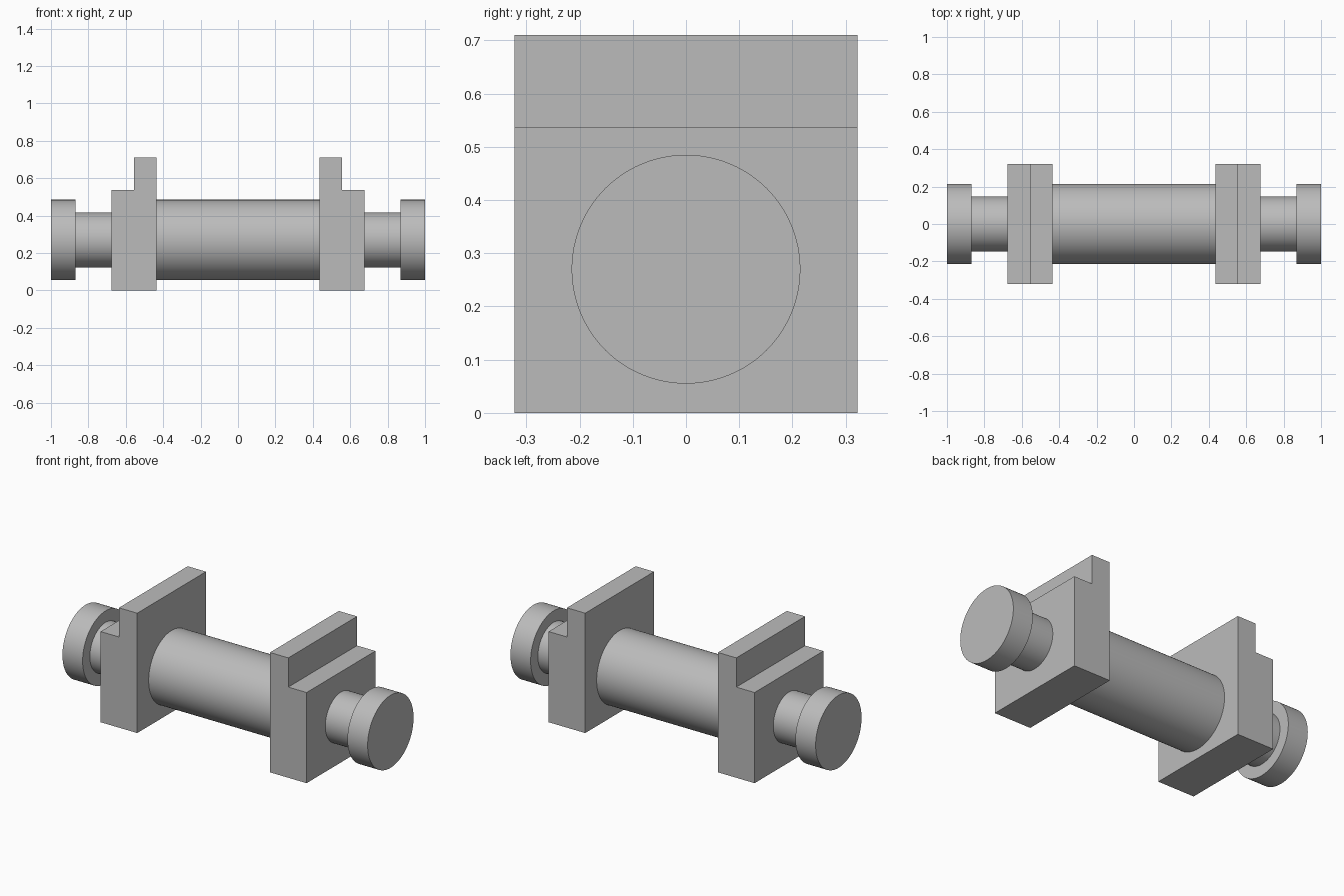
import bpy, bmesh, math
from mathutils import Matrix

if "Cube" in bpy.data.objects:
    bpy.data.objects.remove(bpy.data.objects["Cube"])

AXIS_Z = 0.27      # height of the shaft axis
HALF_WIDTH = 0.322  # half depth of the brackets

grey = bpy.data.materials.new("plain grey")
grey.diffuse_color = (0.5, 0.5, 0.5, 1)
grey.use_nodes = True
grey.node_tree.nodes["Principled BSDF"].inputs["Base Color"].default_value = grey.diffuse_color


def finish(name, bm):
    bmesh.ops.recalc_face_normals(bm, faces=bm.faces)
    mesh = bpy.data.meshes.new(name)
    bm.to_mesh(mesh)
    bm.free()
    mesh.materials.append(grey)
    obj = bpy.data.objects.new(name, mesh)
    bpy.context.collection.objects.link(obj)
    return obj


def rod(name, x0, x1, radius):
    """Smooth cylinder along x between x0 and x1."""
    bm = bmesh.new()
    place = Matrix.Translation(((x0 + x1) / 2, 0, AXIS_Z)) @ Matrix.Rotation(math.pi / 2, 4, 'Y')
    bmesh.ops.create_cone(bm, cap_ends=True, segments=96, radius1=radius,
                          radius2=radius, depth=abs(x1 - x0), matrix=place)
    obj = finish(name, bm)
    bpy.ops.object.select_all(action='DESELECT')
    obj.select_set(True)
    bpy.context.view_layer.objects.active = obj
    bpy.ops.object.shade_smooth_by_angle(angle=math.radians(30))


def bracket(name, side):
    """Stepped block: tall inner wall, lower outer ledge."""
    profile = [(0.435, 0), (0.675, 0), (0.675, 0.537),
               (0.555, 0.537), (0.555, 0.71), (0.435, 0.71)]
    bm = bmesh.new()
    face = bm.faces.new([bm.verts.new((side * x, -HALF_WIDTH, z)) for x, z in profile])
    side_faces = bmesh.ops.extrude_face_region(bm, geom=[face])
    verts = [v for v in side_faces["geom"] if isinstance(v, bmesh.types.BMVert)]
    bmesh.ops.translate(bm, verts=verts, vec=(0, 2 * HALF_WIDTH, 0))
    finish(name, bm)


# Central shaft between the brackets
rod("shaft", -0.435, 0.435, 0.215)

# Bracket, neck and end collar on each side
for label, s in (("left", -1), ("right", 1)):
    bracket(label + "_bracket", s)
    rod(label + "_neck", s * 0.675, s * 0.868, 0.147)
    rod(label + "_collar", s * 0.868, s * 1.0, 0.215)
